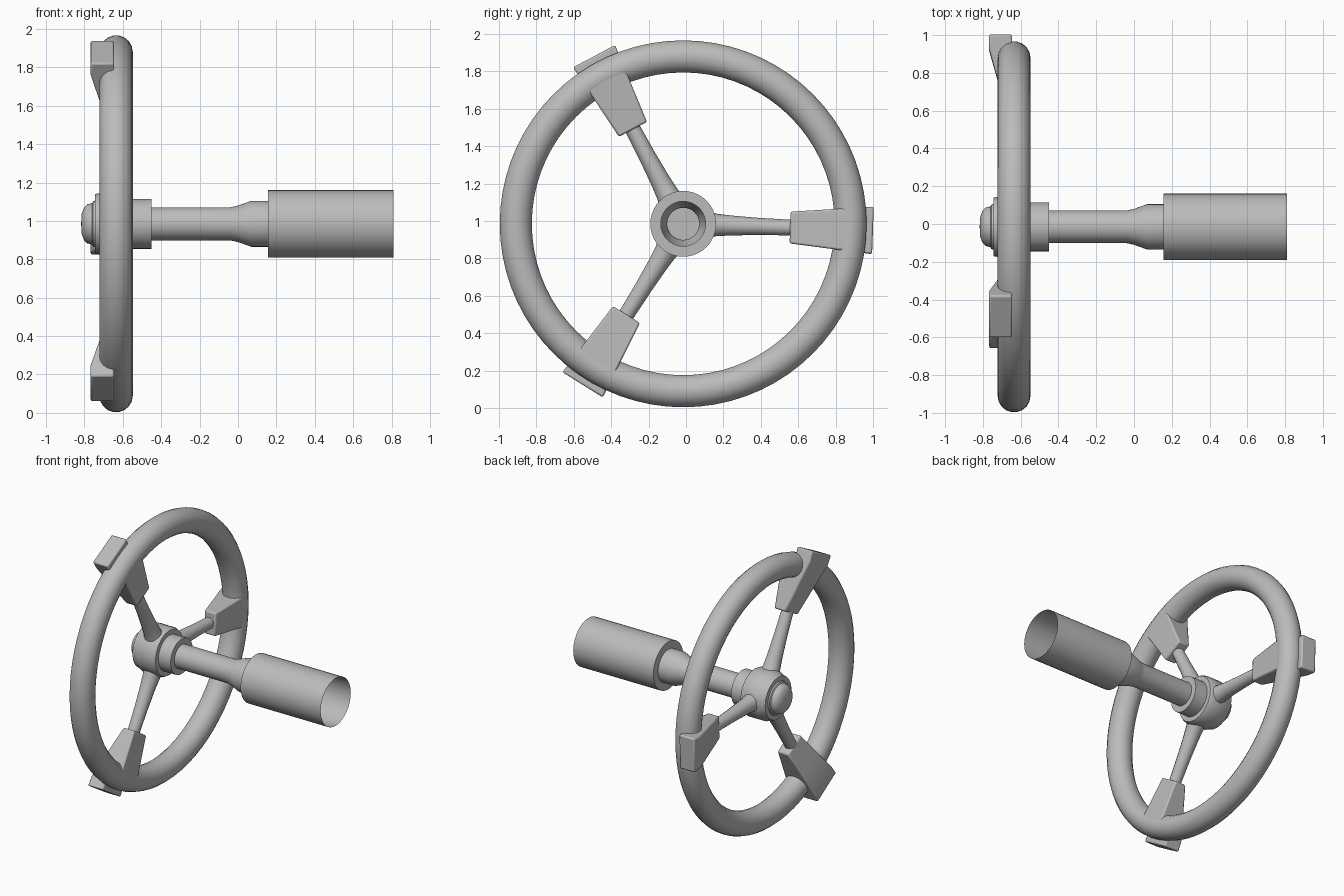
import bpy, bmesh, math
from mathutils import Vector, Matrix

cube = bpy.data.objects.get("Cube")
if cube:
    bpy.data.objects.remove(cube, do_unlink=True)

AXIS_Y, AXIS_Z = -0.015, 0.985
RING_X = -0.635
ANGLES = [math.radians(-2 + 120 * i) for i in range(3)]

grey = bpy.data.materials.new("plain_grey")
grey.use_nodes = True
colour = (0.5, 0.5, 0.5, 1)
grey.diffuse_color = colour
grey.node_tree.nodes["Principled BSDF"].inputs["Base Color"].default_value = colour


def finish(name, bm, angle=0.0, sharp=35):
    """Turn a bmesh into an object placed on the wheel axis, turned about x."""
    bmesh.ops.recalc_face_normals(bm, faces=bm.faces)
    mesh = bpy.data.meshes.new(name)
    bm.to_mesh(mesh)
    bm.free()
    mesh.materials.append(grey)
    mesh.shade_smooth()
    mesh.set_sharp_from_angle(angle=math.radians(sharp))
    obj = bpy.data.objects.new(name, mesh)
    bpy.context.collection.objects.link(obj)
    obj.location = (0, AXIS_Y, AXIS_Z)
    obj.rotation_euler.x = angle
    return obj


def lathe(name, profile, steps, closed=False):
    """Spin (x, radius) points about the x axis."""
    bm = bmesh.new()
    verts = [bm.verts.new((x, r, 0)) for x, r in profile]
    edges = [bm.edges.new(pair) for pair in zip(verts, verts[1:])]
    if closed:
        edges.append(bm.edges.new((verts[-1], verts[0])))
    bmesh.ops.spin(bm, geom=verts + edges, cent=(0, 0, 0), axis=(1, 0, 0),
                   angle=math.tau, steps=steps)
    bmesh.ops.remove_doubles(bm, verts=bm.verts, dist=0.0005)
    return finish(name, bm)


# Rim
rim_tube, rim_radius = 0.087, 0.895
circle = [math.tau * i / 18 for i in range(18)]
lathe("rim", [(RING_X + rim_tube * math.cos(a), rim_radius + rim_tube * math.sin(a))
              for a in circle], 72, closed=True)

# Hub with its round cap
lathe("hub", [(-0.55, 0), (-0.55, 0.165), (-0.57, 0.175), (-0.69, 0.175),
              (-0.72, 0.16), (-0.745, 0.155), (-0.745, 0)], 20)
lathe("cap", [(-0.73, 0.125), (-0.755, 0.118), (-0.76, 0.108), (-0.785, 0.102),
              (-0.802, 0.085), (-0.815, 0.05), (-0.817, 0)], 32)

# Steering column, open at the far end
lathe("collar", [(-0.56, 0.13), (-0.45, 0.13), (-0.45, 0.086)], 32)
lathe("column", [(-0.55, 0.086), (-0.04, 0.086), (0.0, 0.095), (0.07, 0.12),
                 (0.155, 0.12), (0.155, 0.176), (0.81, 0.176)], 40)


def spoke(name, angle):
    """Round spoke that flares where it meets the hub."""
    bm = bmesh.new()
    rings = []
    for dist, radius in [(0.12, 0.075), (0.18, 0.06), (0.26, 0.053), (0.4, 0.046), (0.65, 0.04)]:
        ring = bmesh.ops.create_circle(
            bm, segments=14, radius=radius,
            matrix=Matrix.Translation((-0.63, dist, 0)) @ Matrix.Rotation(math.pi / 2, 4, "X"))
        rings.append(ring["verts"])
    for a, b in zip(rings, rings[1:]):
        for i in range(14):
            j = (i + 1) % 14
            bm.faces.new((a[i], a[j], b[j], b[i]))
    finish(name, bm, angle)


def clip(name, angle):
    """Wedge that grips the rim and widens outwards."""
    profile = [(0.572, -0.575), (0.572, -0.665), (0.66, -0.69), (0.77, -0.72),
               (0.94, -0.768), (1.015, -0.768), (1.015, -0.645), (0.95, -0.645),
               (0.885, -0.551)]
    bm = bmesh.new()
    sides = []
    for sign in (-1, 1):
        sides.append([bm.verts.new((x, r, sign * (0.085 + 0.095 * (r - 0.572))))
                      for r, x in profile])
        bm.faces.new(sides[-1])
    for i in range(len(profile)):
        j = (i + 1) % len(profile)
        bm.faces.new((sides[0][i], sides[0][j], sides[1][j], sides[1][i]))
    obj = finish(name, bm, angle, 40)
    bevel = obj.modifiers.new("soft_edges", "BEVEL")
    bevel.width = 0.01
    bevel.segments = 2
    bevel.limit_method = "ANGLE"


for label, angle in zip(("back", "upper", "lower"), ANGLES):
    spoke(label + "_spoke", angle)
    clip(label + "_clip", angle)
